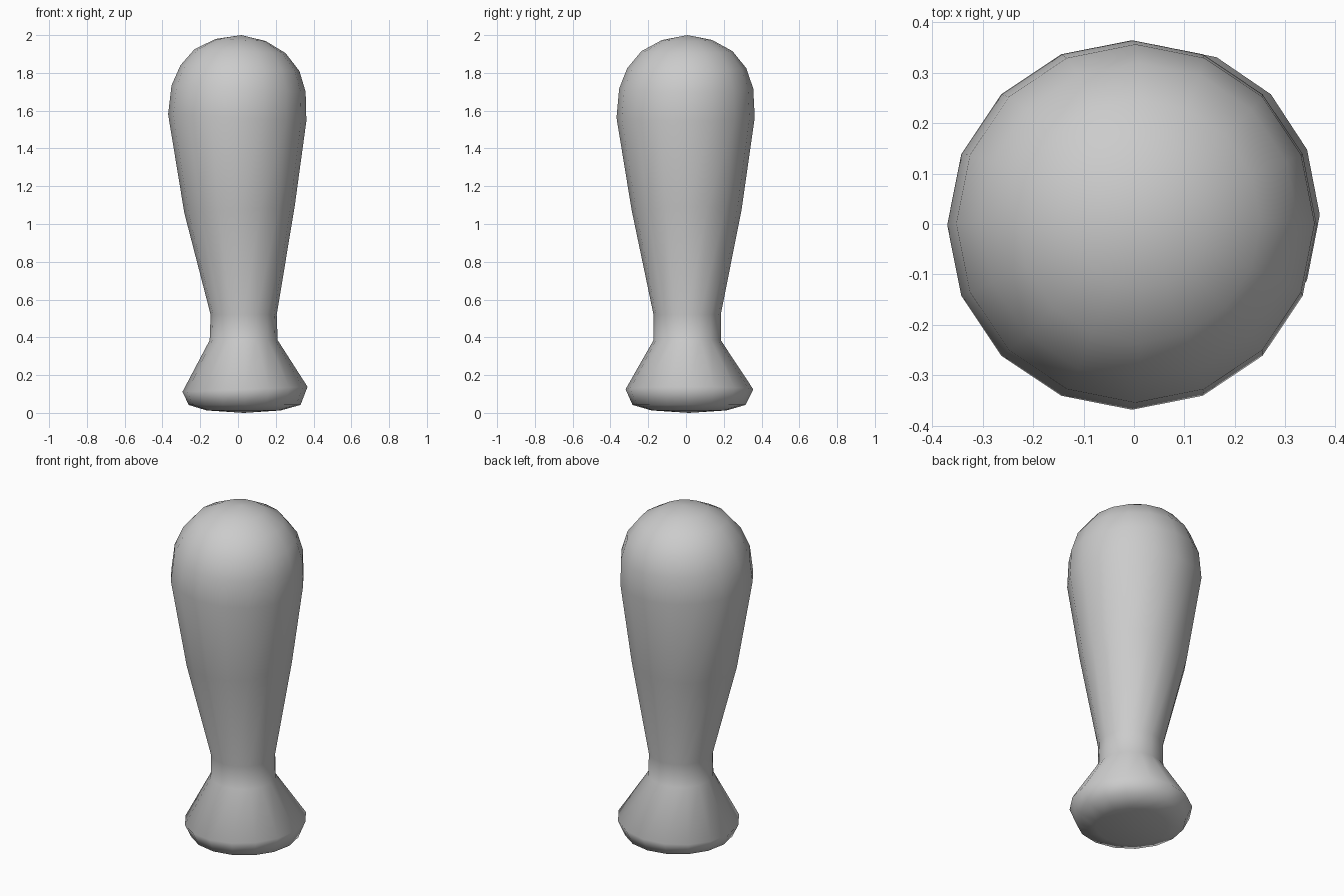
import bpy, bmesh, math

SIDES = 16
# ring: centre x, centre y, height, radius x, radius y, height slope along x
rings = [
    (0.030, 0.016, 0.013, 0.196, 0.198, 0.00),
    (0.035, 0.016, 0.042, 0.296, 0.299, 0.00),   # foot rim
    (0.037, 0.018, 0.125, 0.331, 0.338, 0.04),   # widest part of foot
    (0.030, 0.006, 0.385, 0.180, 0.178, 0.00),   # neck
    (0.030, 0.006, 0.520, 0.175, 0.178, 0.00),
    (0.008, 0.003, 1.075, 0.292, 0.291, 0.06),   # tapered body
    (-0.004, -0.002, 1.563, 0.366, 0.366, -0.048),
    (0.003, 0.001, 1.717, 0.355, 0.355, -0.048),  # dome
    (0.010, 0.004, 1.825, 0.315, 0.315, -0.048),
    (0.010, 0.005, 1.915, 0.241, 0.241, -0.04),
    (0.013, 0.006, 1.974, 0.133, 0.133, -0.04),
]

bm = bmesh.new()
loops = []
for cx, cy, z, rx, ry, slope in rings:
    loop = []
    for i in range(SIDES):
        a = 2 * math.pi * i / SIDES
        dx = rx * math.cos(a)
        loop.append(bm.verts.new((cx + dx, cy + ry * math.sin(a), z + slope * dx)))
    loops.append(loop)

# Skin between neighbouring rings
for low, high in zip(loops, loops[1:]):
    for i in range(SIDES):
        j = (i + 1) % SIDES
        bm.faces.new((low[i], low[j], high[j], high[i]))

# Sole and crown close to a single point
sole = bm.verts.new((0.03, 0.016, 0.0))
crown = bm.verts.new((0.017, 0.008, 2.0))
for i in range(SIDES):
    j = (i + 1) % SIDES
    bm.faces.new((sole, loops[0][j], loops[0][i]))
    bm.faces.new((crown, loops[-1][i], loops[-1][j]))

bmesh.ops.recalc_face_normals(bm, faces=bm.faces)
for f in bm.faces:
    f.smooth = True
mesh = bpy.data.meshes.new("limb")
bm.to_mesh(mesh)
bm.free()
bpy.context.collection.objects.link(bpy.data.objects.new("limb", mesh))
